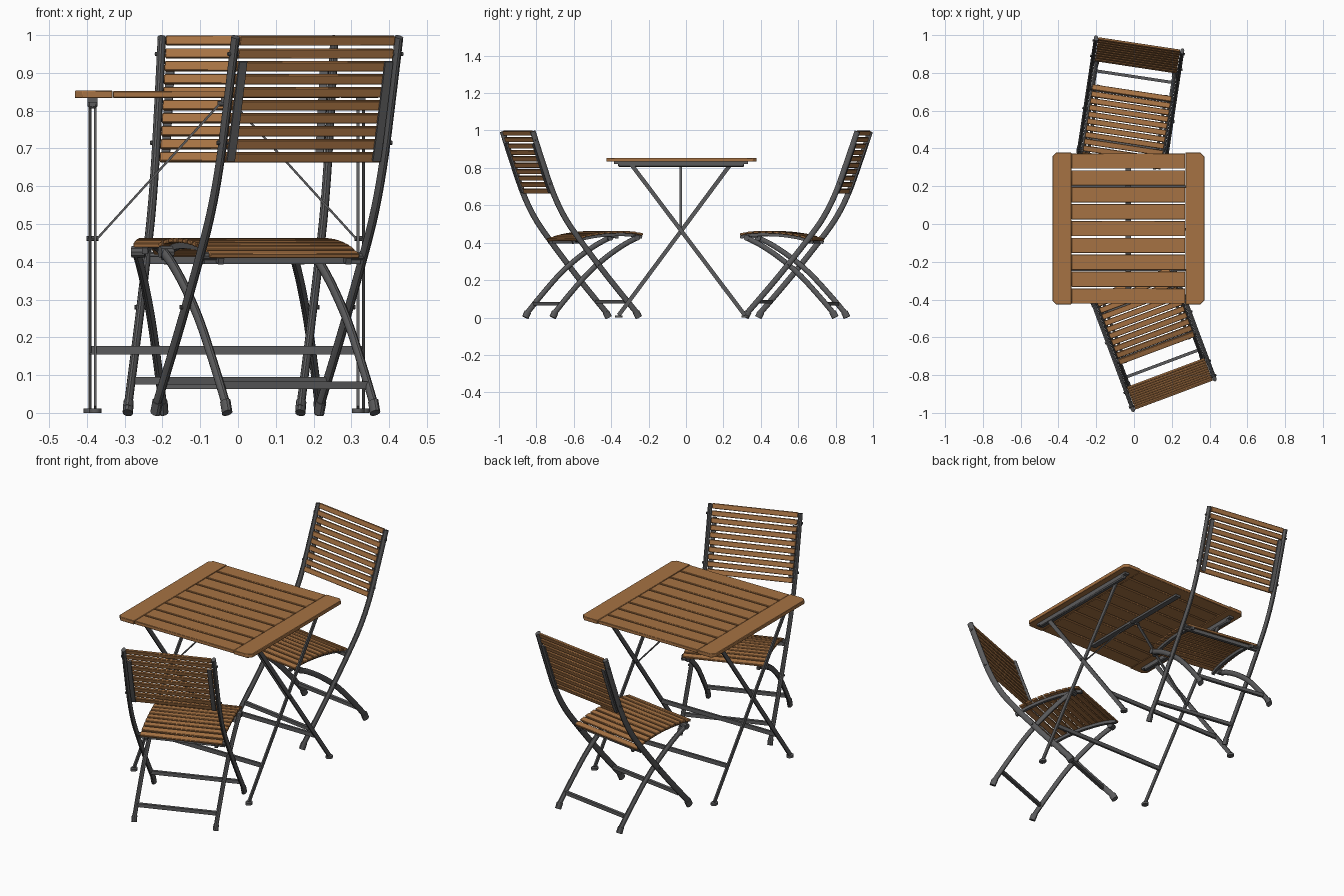
import bpy, bmesh
from math import radians, pi, cos, sin, sqrt
from mathutils import Vector, Matrix

cube = bpy.data.objects.get("Cube")
if cube:
    bpy.data.objects.remove(cube)


def material(name, color):
    m = bpy.data.materials.new(name)
    m.use_nodes = True
    m.diffuse_color = color
    m.node_tree.nodes["Principled BSDF"].inputs["Base Color"].default_value = color
    return m


WOOD = material("oiled_wood", (0.38, 0.168, 0.056, 1))
METAL = material("dark_grey_metal", (0.105, 0.105, 0.108, 1))
X, Y, Z = Vector((1, 0, 0)), Vector((0, 1, 0)), Vector((0, 0, 1))
I = Matrix.Identity(4)


def finish(bm, name, mat, place=I, bevel=0):
    bmesh.ops.recalc_face_normals(bm, faces=bm.faces)
    me = bpy.data.meshes.new(name)
    bm.to_mesh(me)
    bm.free()
    me.materials.append(mat)
    me.polygons.foreach_set("use_smooth", [True] * len(me.polygons))
    me.set_sharp_from_angle(angle=radians(35))
    ob = bpy.data.objects.new(name, me)
    bpy.context.scene.collection.objects.link(ob)
    ob.matrix_world = place
    if bevel:
        mod = ob.modifiers.new("edge", "BEVEL")
        mod.width, mod.segments, mod.limit_method = bevel, 1, "ANGLE"
    return ob


def sweep(name, path, a, b, side, mat=METAL, place=I, sides=12, bevel=0):
    """Sweep a section: half size a along side, half size b across it."""
    path = [Vector(p) for p in path]
    bm = bmesh.new()
    rings = []
    k = sqrt(2) if sides == 4 else 1
    for i, p in enumerate(path):
        t = (path[min(i + 1, len(path) - 1)] - path[max(i - 1, 0)]).normalized()
        n = t.cross(side).normalized()
        angles = [2 * pi * (j + 0.5) / sides for j in range(sides)]
        rings.append([bm.verts.new(p + side * (a * k * cos(w)) + n * (b * k * sin(w))) for w in angles])
    for r, q in zip(rings, rings[1:]):
        for j in range(sides):
            bm.faces.new((r[j], r[j - 1], q[j - 1], q[j]))
    bm.faces.new(rings[0])
    bm.faces.new(rings[-1])
    return finish(bm, name, mat, place, bevel)


def bar(name, p, q, a, b, side, mat=METAL, place=I, bevel=0):
    return sweep(name, (p, q), a, b, side, mat, place, 4, bevel)


def pin(name, p, half, r, place=I):
    p = Vector(p)
    return sweep(name, (p - X * half, p + X * half), r, r, Z, METAL, place, 10)


def prism(name, outline, z0, z1, mat, bevel=0):
    bm = bmesh.new()
    f = bm.faces.new([bm.verts.new((x, y, z0)) for x, y in outline])
    top = bmesh.ops.extrude_face_region(bm, geom=[f])["geom"]
    bmesh.ops.translate(bm, vec=Z * (z1 - z0), verts=[v for v in top if isinstance(v, bmesh.types.BMVert)])
    return finish(bm, name, mat, I, bevel)


def smooth(pts, steps=5):
    """Smooth path through depth-height points, at x = 0."""
    p = [Vector((0, y, z)) for y, z in pts]
    p = [2 * p[0] - p[1]] + p + [2 * p[-1] - p[-2]]
    out = []
    for i in range(1, len(p) - 2):
        for s in range(steps):
            t = s / steps
            out.append(0.5 * (2 * p[i] + (p[i + 1] - p[i - 1]) * t
                              + (2 * p[i - 1] - 5 * p[i] + 4 * p[i + 1] - p[i + 2]) * t * t
                              + (3 * p[i] - p[i - 1] - 3 * p[i + 1] + p[i + 2]) * t ** 3))
    return out + [p[-2]]


def at(path, axis, value):
    """Point and direction where the path reaches a coordinate."""
    for p, q in zip(path, path[1:]):
        if min(p[axis], q[axis]) <= value <= max(p[axis], q[axis]):
            return p.lerp(q, (value - p[axis]) / (q[axis] - p[axis])), (q - p).normalized()
    return path[-1], (path[-1] - path[-2]).normalized()


def shift(path, v):
    return [p + Vector(v) for p in path]


POST = smooth([(0, 0.995), (0.053, 0.84), (0.115, 0.67), (0.18, 0.54), (0.265, 0.42), (0.43, 0.215), (0.605, 0.012)])
LEG = smooth([(0.60, 0.425), (0.53, 0.39), (0.435, 0.328), (0.325, 0.238), (0.21, 0.115), (0.122, 0.012)])
SEAT = smooth([(0.245, 0.415), (0.32, 0.438), (0.42, 0.453), (0.52, 0.457), (0.59, 0.453), (0.64, 0.443)])
POST_U, LEG_U = 0.231, 0.209


def chair(tag, x, y, turn):
    M = Matrix.Translation((x, y, 0)) @ Matrix.Rotation(radians(turn), 4, "Z")
    # Backrest slats follow the posts
    for i in range(10):
        p, t = at(POST, 2, 0.677 + i * 0.0343)
        bar(f"{tag}_back_slat", p - X * 0.219, p + X * 0.219, 0.0132, 0.006, t, WOOD, M, 0.002)
    # Seat slats follow the seat curve
    for i in range(11):
        p, t = at(SEAT, 1, 0.26 + i * 0.0362)
        bar(f"{tag}_seat_slat", p - X * 0.211, p + X * 0.211, 0.0148, 0.006, t, WOOD, M, 0.002)
    for s in (-1, 1):
        # Frame tubes
        sweep(f"{tag}_post", shift(POST, (s * POST_U, 0, 0)), 0.011, 0.0155, X, place=M)
        sweep(f"{tag}_rear_leg", shift(LEG, (s * LEG_U, 0, 0)), 0.011, 0.0145, X, place=M)
        strip = [p for p in POST if 0.655 < p.z < 0.96]
        sweep(f"{tag}_back_strip", shift(strip, (s * 0.206, -0.010, -0.003)), 0.011, 0.004, X, place=M, sides=4)
        sweep(f"{tag}_seat_rail", shift(SEAT, (s * 0.18, 0, -0.014)), 0.008, 0.008, X, place=M, sides=4)
        # Feet
        for u, path, lean in ((POST_U, POST, -0.016), (LEG_U, LEG, 0.014)):
            e = path[-1] + X * (s * u)
            sweep(f"{tag}_foot", (e + Vector((0, lean, 0.018)), e - Z * 0.012), 0.0135, 0.019, X, place=M)
        # Bolts and hinges
        for z in (0.95, 0.715, 0.28):
            pin(f"{tag}_bolt", at(POST, 2, z)[0] + X * (s * POST_U), 0.016, 0.006, M)
        pin(f"{tag}_front_hinge", (s * 0.203, 0.60, 0.426), 0.018, 0.016, M)
        pin(f"{tag}_rear_hinge", (s * 0.21, 0.265, 0.415), 0.022, 0.011, M)
    # Cross bars
    for part, v, z, half in (("seat_bar", 0.272, 0.404, 0.22), ("front_foot_bar", 0.535, 0.085, 0.226),
                             ("rear_foot_bar", 0.172, 0.073, 0.205)):
        bar(f"{tag}_{part}", (-half, v, z), (half, v, z), 0.0095, 0.008, Z, place=M)


chair("back_chair", 0.027, 0.95, 171.4)
chair("front_chair", 0.21, -0.90, 20.5)

# Table top: two end boards with clipped corners and nine slats
CX, CY, H = -0.03, -0.024, 0.402
for s in (-1, 1):
    outline = [(CX + s * u, CY + v) for u, v in
               ((0.302, -H), (H - 0.02, -H), (H, 0.02 - H), (H, H - 0.02), (H - 0.02, H), (0.302, H))]
    prism("table_end_board", outline, 0.833, 0.853, WOOD, 0.002)
pitch = 2 * H / 9
for i in range(9):
    y = CY - H + pitch * (i + 0.5)
    bar("table_slat", (CX - 0.301, y, 0.843), (CX + 0.301, y, 0.843), pitch / 2 - 0.0042, 0.009, Y, WOOD, bevel=0.002)
bar("table_centre_rail", (CX, CY - 0.345, 0.828), (CX, CY + 0.345, 0.828), 0.015, 0.006, X)

# Folding frame: end rails, crossed legs, feet, braces
for s in (-1, 1):
    rx = CX + s * 0.355
    bar("table_end_rail", (rx, CY - 0.34, 0.819), (rx, CY + 0.335, 0.819), 0.013, 0.013, X, bevel=0.005)
    bar("table_rail_lip", (rx, CY - 0.36, 0.827), (rx, CY + 0.355, 0.827), 0.013, 0.006, X)
    for u, top, foot in ((0.362, -0.29, 0.315), (0.348, 0.235, -0.36)):
        lx = CX + s * u
        bar("table_leg", (lx, top, 0.815), (lx, foot, 0.012), 0.0038, 0.011, X)
        sweep("table_foot", ((lx, foot, 0), (lx, foot, 0.012)), 0.017, 0.020, X)
    pin("table_pivot", (rx, -0.028, 0.462), 0.016, 0.007)
    bar("table_brace", (CX + s * 0.342, -0.028, 0.462), (CX + s * 0.012, -0.028, 0.825), 0.007, 0.003, Y)
    pin("brace_hinge", (CX + s * 0.014, -0.028, 0.818), 0.010, 0.008)

# Stretchers between the legs
for u, y in ((0.362, 0.197), (0.348, -0.243)):
    bar("table_stretcher", (CX - u, y, 0.166), (CX + u, y, 0.166), 0.011, 0.006, Z)
